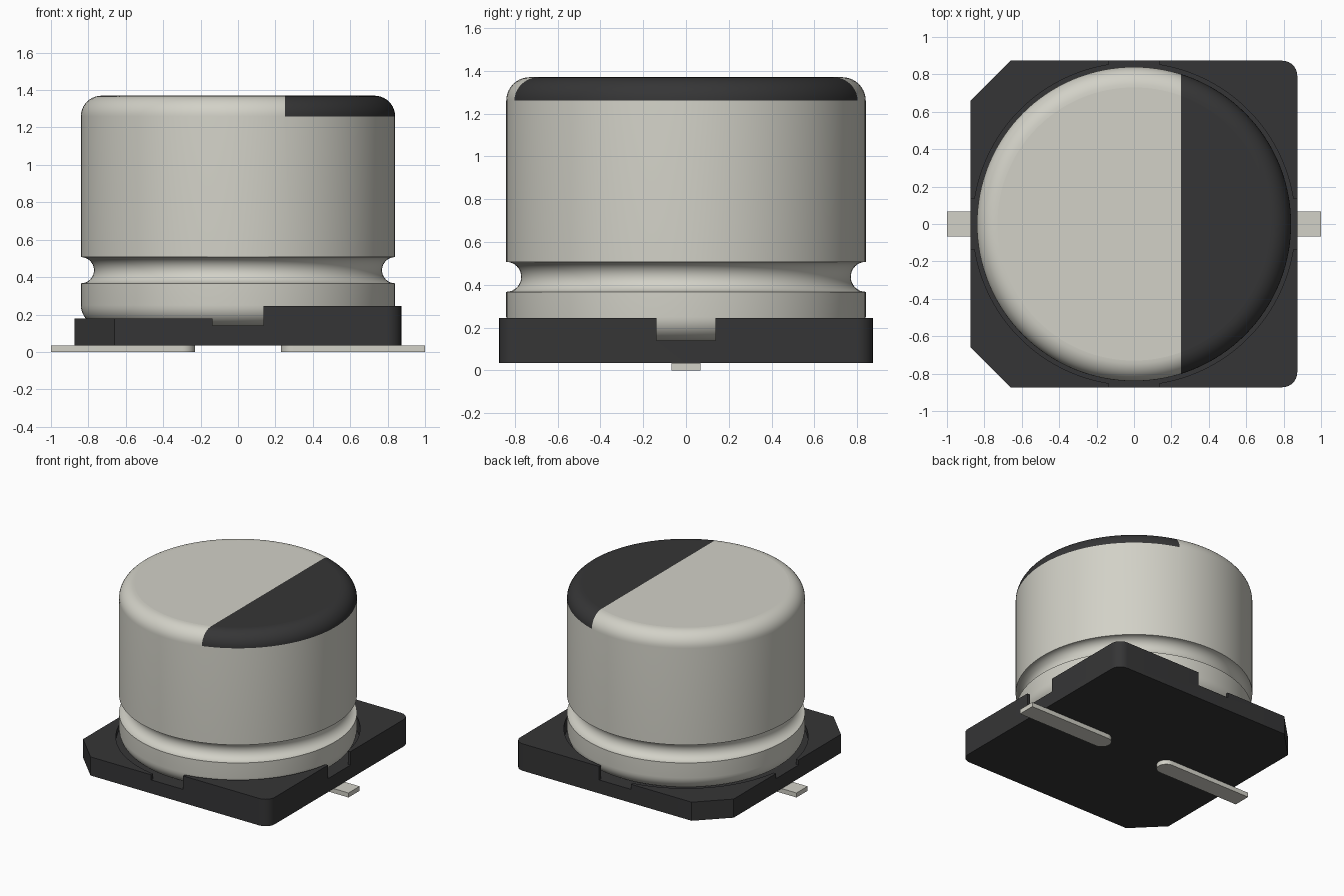
import bpy
import bmesh
import math

old = bpy.data.objects.get("Cube")
if old:
    bpy.data.objects.remove(old, do_unlink=True)


def material(name, rgb):
    m = bpy.data.materials.new(name)
    m.use_nodes = True
    m.diffuse_color = (*rgb, 1)
    bsdf = m.node_tree.nodes["Principled BSDF"]
    bsdf.inputs["Base Color"].default_value = (*rgb, 1)
    bsdf.inputs["Roughness"].default_value = 0.6
    return m


SILVER = material("silver metal", (0.645, 0.638, 0.572))
BLACK = material("black plastic", (0.036, 0.036, 0.037))


def arc(cx, cy, r, a0, a1, n):
    """Points on an arc, angles in degrees."""
    return [(cx + r * math.cos(math.radians(a0 + (a1 - a0) * i / n)),
             cy + r * math.sin(math.radians(a0 + (a1 - a0) * i / n)))
            for i in range(n + 1)]


def make_object(name, bm, *mats):
    bmesh.ops.recalc_face_normals(bm, faces=bm.faces)
    me = bpy.data.meshes.new(name)
    bm.to_mesh(me)
    bm.free()
    for m in mats:
        me.materials.append(m)
    ob = bpy.data.objects.new(name, me)
    bpy.context.collection.objects.link(ob)
    return ob


def prism(name, outline, z0, z1, mat):
    """Extrude a flat outline from z0 to z1."""
    bm = bmesh.new()
    face = bm.faces.new([bm.verts.new((x, y, z0)) for x, y in outline])
    ext = bmesh.ops.extrude_face_region(bm, geom=[face])
    top = [v for v in ext["geom"] if isinstance(v, bmesh.types.BMVert)]
    bmesh.ops.translate(bm, verts=top, vec=(0, 0, z1 - z0))
    return make_object(name, bm, mat)


def rect(x0, x1, y0, y1):
    return [(x0, y0), (x1, y0), (x1, y1), (x0, y1)]


def smooth(ob):
    """Smooth the rounded sides, keep level faces flat."""
    bpy.ops.object.select_all(action="DESELECT")
    ob.select_set(True)
    bpy.context.view_layer.objects.active = ob
    bpy.ops.object.shade_smooth_by_angle(angle=math.radians(30))
    for p in ob.data.polygons:
        if abs(p.normal.z) > 0.999:
            p.use_smooth = False


# Base plate: two rounded corners at +x, two chamfered corners at -x
H, R, C = 0.873, 0.08, 0.213
outline = (arc(H - R, -H + R, R, -90, 0, 8) + arc(H - R, H - R, R, 0, 90, 8)
           + [(-H + C, H), (-H, H - C), (-H, -H + C), (-H + C, -H)])
base = prism("base_plate", outline, 0.035, 0.245, BLACK)

# Cutters: round seat, cross-shaped notches, lowered -x half
FLOOR, N = 0.14, 0.137
cutters = [
    prism("seat_cutter", arc(0, 0, 0.862, 0, 357.5, 143), FLOOR, 0.5, BLACK),
    prism("notch_cutter_y", rect(-N, N, -1, 1), FLOOR, 0.5, BLACK),
    prism("notch_cutter_x", rect(-1, 1, -N, N), FLOOR, 0.5, BLACK),
    prism("step_cutter", rect(-1, -0.05, -1, 1), 0.18, 0.5, BLACK),
]
bpy.context.view_layer.objects.active = base
for cutter in cutters:
    cutter.hide_render = True
    mod = base.modifiers.new("cut", "BOOLEAN")
    mod.operation = "DIFFERENCE"
    mod.solver = "EXACT"
    mod.object = cutter
    bpy.ops.object.modifier_apply(modifier=mod.name)
    bpy.data.objects.remove(cutter, do_unlink=True)
smooth(base)

# Can: profile with rounded rims and a half-round groove, spun about z
CAN_R, TOP, FILLET = 0.84, 1.37, 0.11
rim = TOP - FILLET
profile = (arc(CAN_R - FILLET, FLOOR + FILLET, FILLET, -90, 0, 10)
           + arc(CAN_R, 0.437, 0.07, 270, 90, 16)
           + arc(CAN_R - FILLET, rim, FILLET, 0, 90, 10))
bm = bmesh.new()
verts = [bm.verts.new((x, 0, z)) for x, z in profile]
edges = [bm.edges.new(pair) for pair in zip(verts, verts[1:])]
bmesh.ops.spin(bm, geom=verts + edges, cent=(0, 0, 0), axis=(0, 0, 1),
               angle=math.tau, steps=128)
bmesh.ops.remove_doubles(bm, verts=bm.verts, dist=1e-4)
bmesh.ops.holes_fill(bm, edges=[e for e in bm.edges if e.is_boundary], sides=0)

# Polarity mark: cut the top along x = 0.25 and darken the +x side
MARK_X = 0.25
faces = [f for f in bm.faces if f.calc_center_median().z > rim]
geom = set(faces)
for f in faces:
    geom.update(f.edges)
    geom.update(f.verts)
bmesh.ops.bisect_plane(bm, geom=list(geom), dist=1e-5,
                       plane_co=(MARK_X, 0, 0), plane_no=(1, 0, 0))
for f in bm.faces:
    c = f.calc_center_median()
    f.material_index = int(c.z > rim and c.x > MARK_X)
can = make_object("can", bm, SILVER, BLACK)
smooth(can)

# Flat leads with rounded inner ends
W = 0.068
for side, name in ((1, "left_lead"), (-1, "right_lead")):
    pts = [(1.0, -W), (1.0, W)] + arc(0.23 + W, 0, W, 90, 270, 16)
    lead = prism(name, [(side * x, y) for x, y in pts], 0.0, 0.035, SILVER)
    smooth(lead)
